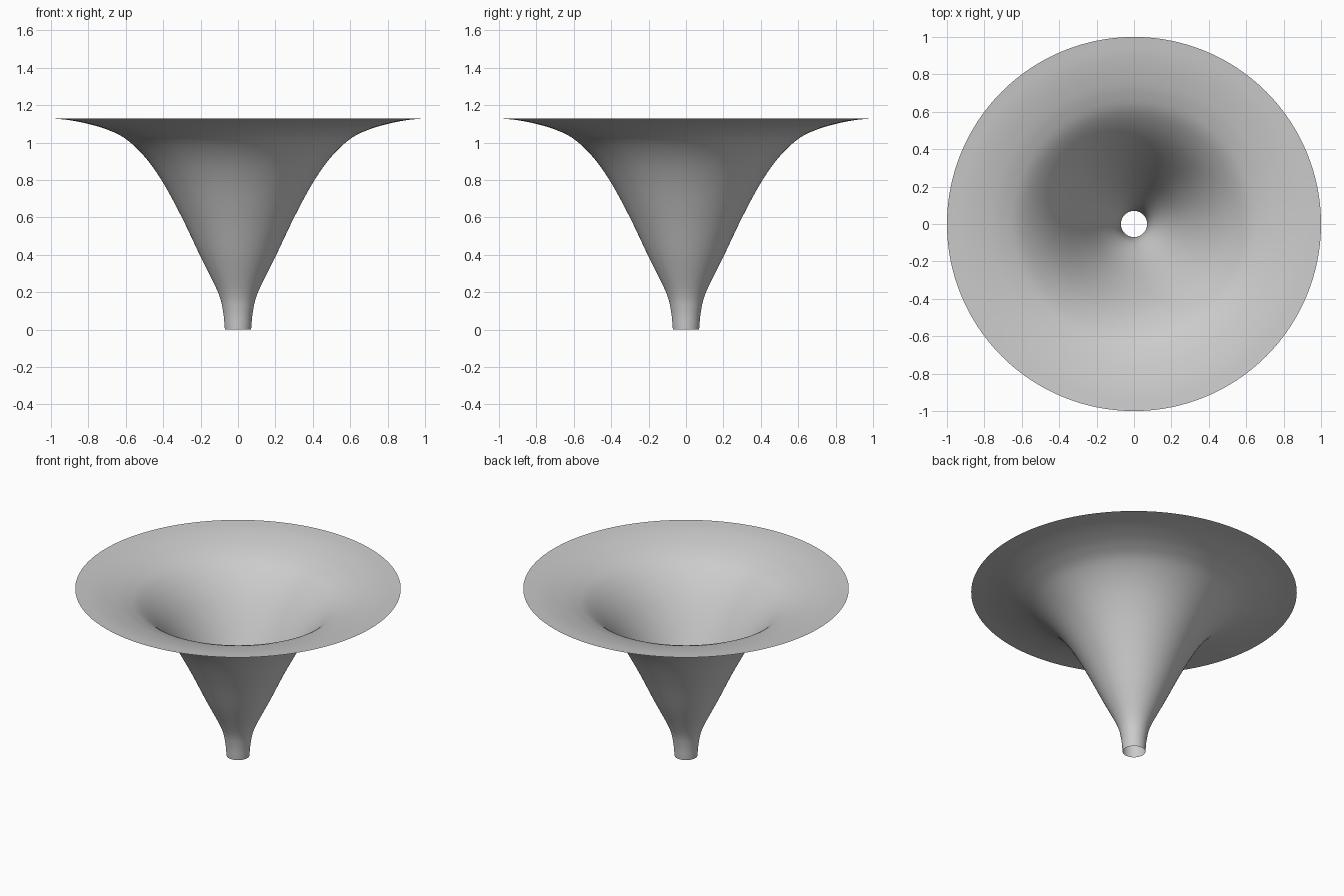
import bpy
import bmesh
import math
from mathutils import Vector

cube = bpy.data.objects.get("Cube")
if cube:
    bpy.data.objects.remove(cube, do_unlink=True)

SEGMENTS = 128
STEPS = 6

# Wall profile (radius, height), from the spout up to the flared rim
PROFILE = [(0.07, 0), (0.08, 0.1), (0.107, 0.2), (0.2, 0.39), (0.3, 0.6),
           (0.4, 0.785), (0.495, 0.92), (0.6, 1.02), (0.7, 1.07),
           (0.8, 1.1), (0.9, 1.12), (1, 1.13)]


def smooth_path(points):
    """Catmull-Rom curve through the points, with extended ends."""
    p = [Vector(q) for q in points]
    p = [2 * p[0] - p[1]] + p + [2 * p[-1] - p[-2]]
    path = []
    for a, b, c, d in zip(p, p[1:], p[2:], p[3:]):
        for i in range(STEPS):
            t = i / STEPS
            path.append(b + (c - a) * t / 2
                        + (2 * a - 5 * b + 4 * c - d) * t ** 2 / 2
                        + (3 * b - a - 3 * c + d) * t ** 3 / 2)
    return path + [p[-2]]


# Grey finish
grey = bpy.data.materials.new("plain grey")
grey.use_nodes = True
grey.diffuse_color = (0.6, 0.6, 0.6, 1)
grey.node_tree.nodes["Principled BSDF"].inputs["Base Color"].default_value = grey.diffuse_color

# Flared funnel: a thin open wall turned around the z axis
bm = bmesh.new()
rings = []
for r, z in smooth_path(PROFILE):
    angles = [math.tau * i / SEGMENTS for i in range(SEGMENTS)]
    rings.append([bm.verts.new((r * math.cos(a), r * math.sin(a), z)) for a in angles])
for low, high in zip(rings, rings[1:]):
    for i in range(SEGMENTS):
        j = (i + 1) % SEGMENTS
        bm.faces.new((low[i], low[j], high[j], high[i])).smooth = True

mesh = bpy.data.meshes.new("funnel")
bm.to_mesh(mesh)
bm.free()
mesh.materials.append(grey)
funnel = bpy.data.objects.new("funnel", mesh)
bpy.context.collection.objects.link(funnel)
